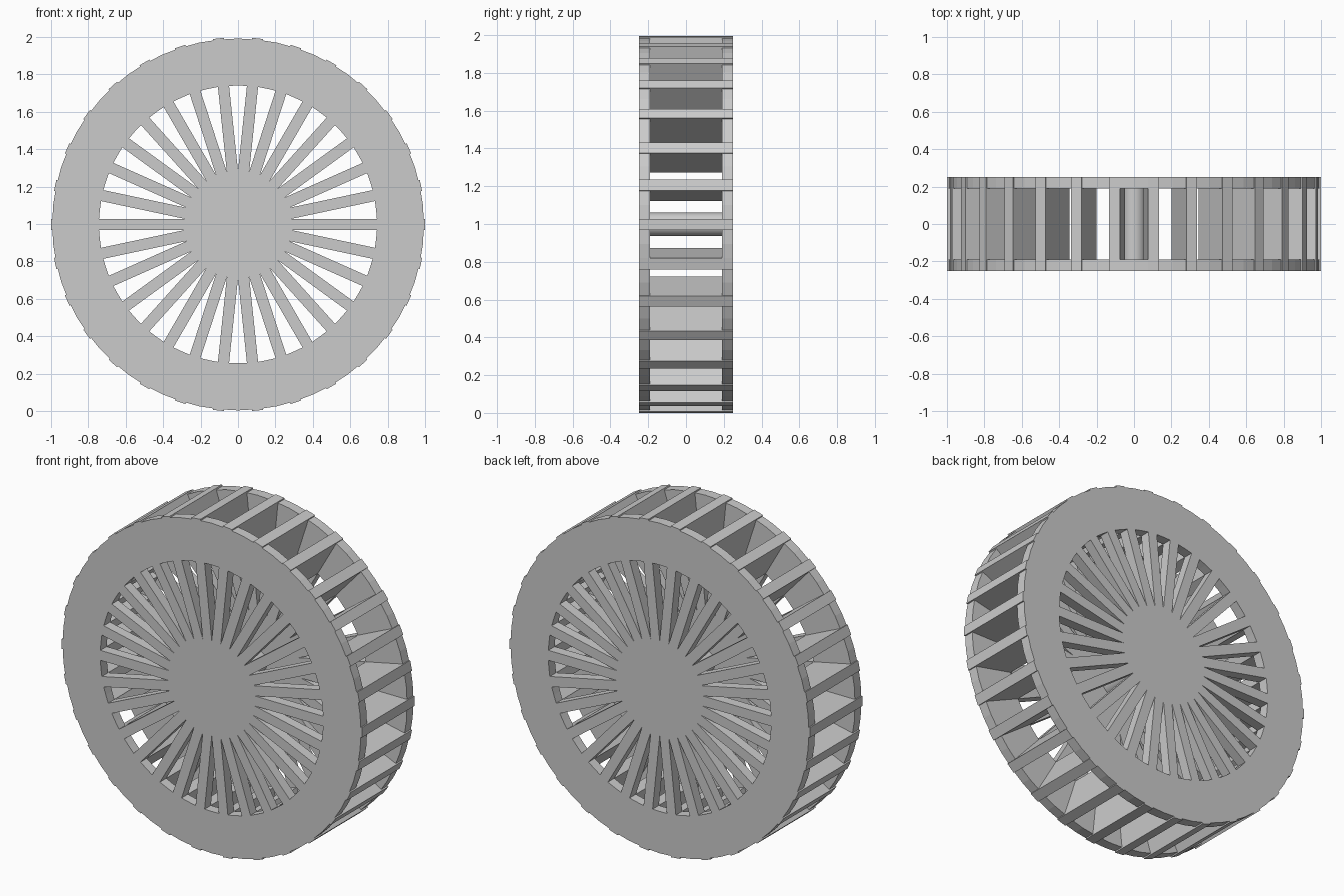
import bpy, bmesh
from math import radians, sin, cos, tan, pi

if "Cube" in bpy.data.objects:
    bpy.data.objects.remove(bpy.data.objects["Cube"])

N = 30                      # spokes
STEP = 2 * pi / N
HALF = 0.03                 # half spoke width
R_IN, R_RIM, R_OUT = 0.742, 0.992, 1.0
Y_IN, Y_OUT = 0.19, 0.25    # side plate inner / outer planes
R_TIP = HALF / sin(STEP / 2)
CZ = R_OUT * cos(STEP / 2) + HALF * sin(STEP / 2)


def pt(i, r, t=0.0, y=0.0):
    """Point at radius r and sideways offset t on spoke i."""
    a = i * STEP
    return (r * cos(a) - t * sin(a), y, CZ + r * sin(a) + t * cos(a))


def finish(name, bm):
    bmesh.ops.remove_doubles(bm, verts=bm.verts, dist=1e-5)
    bmesh.ops.recalc_face_normals(bm, faces=bm.faces)
    me = bpy.data.meshes.new(name)
    bm.to_mesh(me)
    bm.free()
    ob = bpy.data.objects.new(name, me)
    bpy.context.collection.objects.link(ob)
    return ob


def side_plate(name, y0, y1):
    bm = bmesh.new()

    def face(*pts):
        bm.faces.new([bm.verts.new(p) for p in pts])

    # hub disc
    face(*[pt(i + 0.5, R_TIP, 0, y0) for i in range(N)])
    for i in range(N):
        # spoke
        face(pt(i - 0.5, R_TIP, 0, y0), pt(i, R_IN, -HALF, y0),
             pt(i, R_IN, HALF, y0), pt(i + 0.5, R_TIP, 0, y0))
        # spoke end, running through the ring and just past its edge
        face(pt(i, R_IN, -HALF, y0), pt(i, R_RIM, -HALF, y0), pt(i, R_OUT, -HALF, y0),
             pt(i, R_OUT, HALF, y0), pt(i, R_RIM, HALF, y0), pt(i, R_IN, HALF, y0))
        # ring segment between spokes
        face(pt(i, R_IN, HALF, y0), pt(i, R_RIM, HALF, y0), pt(i + 0.5, R_RIM + 0.002, 0, y0),
             pt(i + 1, R_RIM, -HALF, y0), pt(i + 1, R_IN, -HALF, y0), pt(i + 0.5, R_IN, 0, y0))
    bmesh.ops.remove_doubles(bm, verts=bm.verts, dist=1e-5)
    ext = bmesh.ops.extrude_face_region(bm, geom=bm.faces[:], use_keep_orig=True)
    moved = [g for g in ext["geom"] if isinstance(g, bmesh.types.BMVert)]
    bmesh.ops.translate(bm, verts=moved, vec=(0, y1 - y0, 0))
    return finish(name, bm)


side_plate("front_plate", -Y_OUT, -Y_IN)
side_plate("back_plate", Y_IN, Y_OUT)

# rim paddles joining the two plates
bm = bmesh.new()
for i in range(N):
    vs = [bm.verts.new(pt(i, r, t, y)) for y in (-Y_IN, Y_IN)
          for r, t in ((R_IN, -HALF), (R_OUT, -HALF), (R_OUT, HALF), (R_IN, HALF))]
    for f in ((0, 1, 2, 3), (7, 6, 5, 4), (0, 4, 5, 1), (1, 5, 6, 2), (2, 6, 7, 3), (3, 7, 4, 0)):
        bm.faces.new([vs[k] for k in f])
finish("rim_paddles", bm)

# central axle
bpy.ops.mesh.primitive_cylinder_add(vertices=32, radius=0.062, depth=2 * Y_IN,
                                    location=(0, 0, CZ), rotation=(pi / 2, 0, 0))
bpy.context.object.name = "axle"
bpy.ops.object.shade_smooth_by_angle(angle=radians(30))
